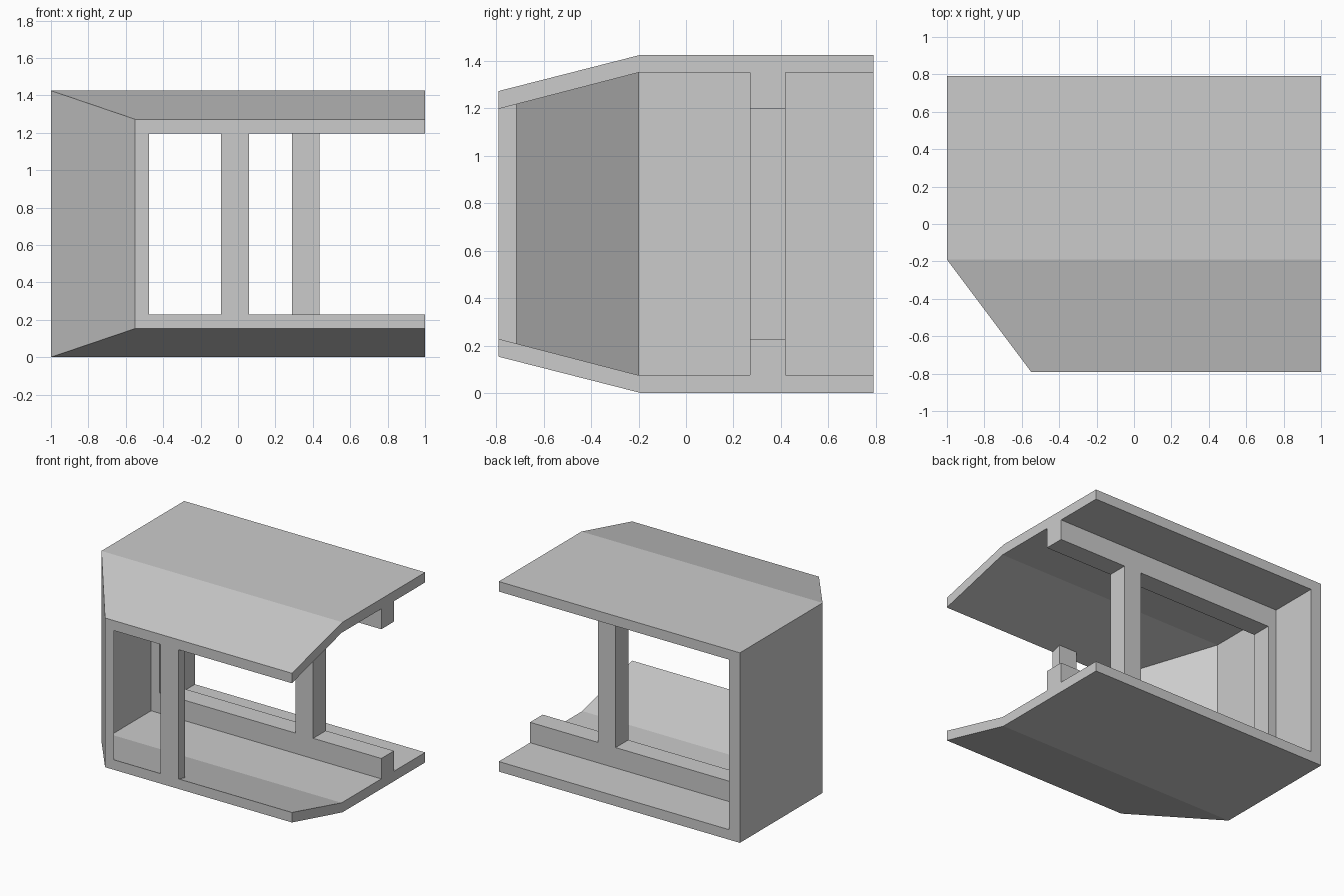
import bpy
import bmesh

HEIGHT = 1.425
FRONT, BEND, BACK = -0.79, -0.19, 0.79
OPEN_END = 1.0

cube = bpy.data.objects.get("Cube")
if cube:
    bpy.data.objects.remove(cube, do_unlink=True)

grey = bpy.data.materials.new("light grey")
grey.use_nodes = True
colour = (0.6, 0.6, 0.6, 1)
grey.diffuse_color = colour
grey.node_tree.nodes["Principled BSDF"].inputs["Base Color"].default_value = colour


def loft(name, sections):
    """Join matching closed sections into a capped solid."""
    bm = bmesh.new()
    rings = [[bm.verts.new(p) for p in s] for s in sections]
    n = len(rings[0])
    for a, b in zip(rings, rings[1:]):
        for i in range(n):
            j = (i + 1) % n
            bm.faces.new((a[i], a[j], b[j], b[i]))
    bm.faces.new(rings[0])
    bm.faces.new(rings[-1])
    bmesh.ops.recalc_face_normals(bm, faces=bm.faces)
    mesh = bpy.data.meshes.new(name)
    bm.to_mesh(mesh)
    bm.free()
    mesh.materials.append(grey)
    obj = bpy.data.objects.new(name, mesh)
    bpy.context.collection.objects.link(obj)
    return obj


def channel(y, outer, inner, inner_y=None):
    """C-shaped section, open towards +x; outer and inner are (x, z) corners."""
    inner_y = y if inner_y is None else inner_y
    (xo, zo), (xi, zi) = outer, inner
    return [(OPEN_END, y, zo), (xo, y, zo),
            (xo, y, HEIGHT - zo), (OPEN_END, y, HEIGHT - zo),
            (OPEN_END, inner_y, HEIGHT - zi), (xi, inner_y, HEIGHT - zi),
            (xi, inner_y, zi), (OPEN_END, inner_y, zi)]


def post(name, x0, x1, y0, y1, z0, z1):
    """Upright whose end heights are z0 at y0 and z1 at y1."""
    side = [(y0, z0), (y1, z1), (y1, HEIGHT - z1), (y0, HEIGHT - z0)]
    return loft(name, [[(x, y, z) for y, z in side] for x in (x0, x1)])


# Outer shell: floor, roof and closed side wall, tapering at the front
loft("outer_shell", [
    channel(BACK, (-1, 0), (-0.91, 0.075)),
    channel(BEND, (-1, 0), (-0.91, 0.075), BEND - 0.01),
    channel(FRONT, (-0.55, 0.153), (-0.475, 0.228)),
])

# Inner frame set back from the rear opening
loft("inner_frame", [channel(y, (-0.91, 0.075), (-0.84, 0.228))
                     for y in (0.27, 0.42)])

# Uprights
post("rear_post", 0.29, 0.435, 0.27, 0.42, 0.228, 0.228)
post("front_post", -0.09, 0.06, FRONT, -0.715, 0.228, 0.208)
